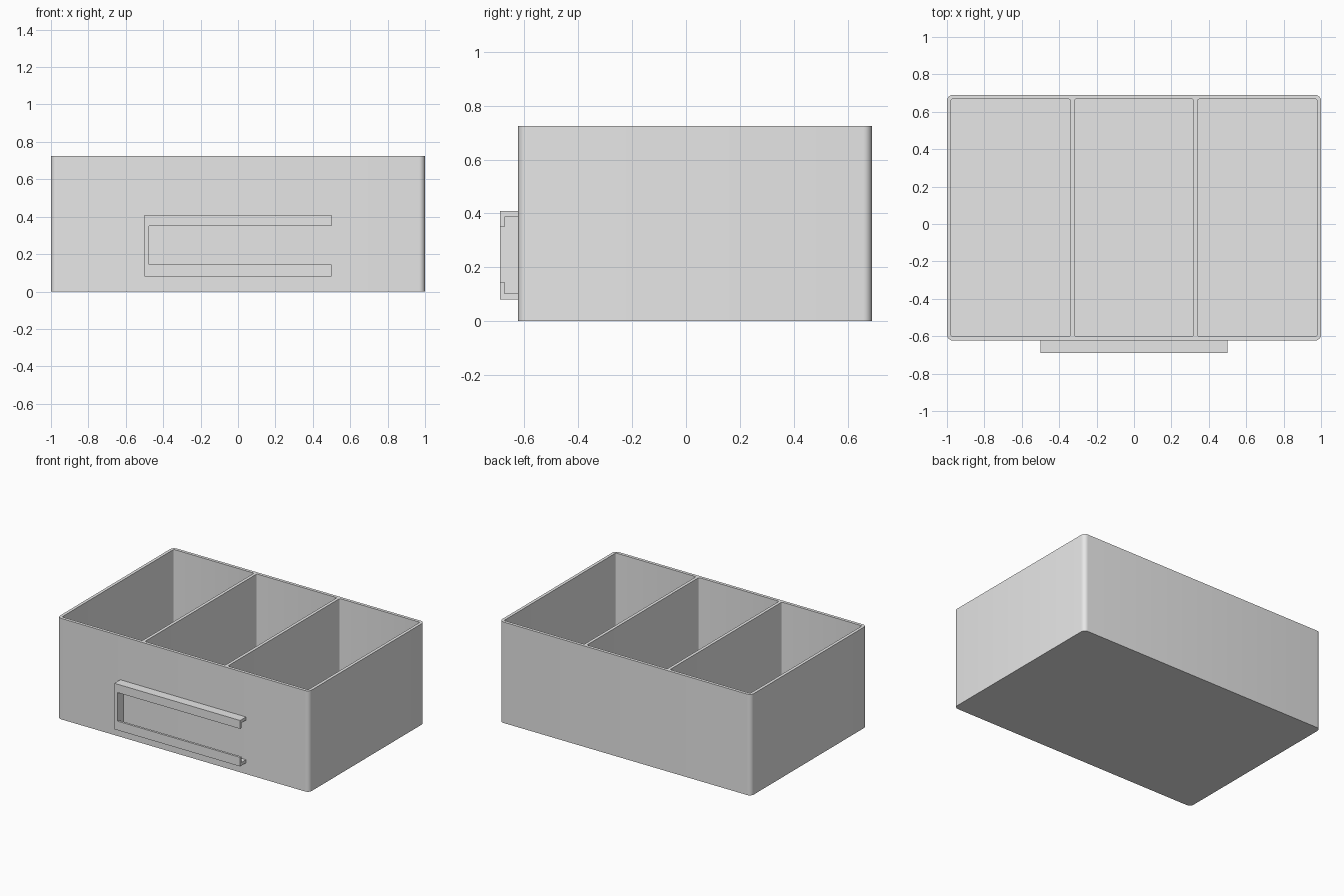
import bpy
import bmesh

# Remove the default cube
cube = bpy.data.objects.get("Cube")
if cube:
    bpy.data.objects.remove(cube, do_unlink=True)

# Single plain grey
grey = bpy.data.materials.new("grey_plastic")
grey.use_nodes = True
colour = (0.8, 0.8, 0.8, 1)
grey.diffuse_color = colour
grey.node_tree.nodes["Principled BSDF"].inputs["Base Color"].default_value = colour


def block(name, low, high, radius=0.0, segments=6):
    """Box between two corners, with optionally rounded vertical edges."""
    bm = bmesh.new()
    bmesh.ops.create_cube(bm, size=1)
    for v in bm.verts:
        v.co = [l + (c + 0.5) * (h - l) for c, l, h in zip(v.co, low, high)]
    if radius:
        upright = [e for e in bm.edges
                   if abs(e.verts[0].co.z - e.verts[1].co.z) > 0.001]
        bmesh.ops.bevel(bm, geom=upright, offset=radius, segments=segments,
                        profile=0.5, affect='EDGES')
    bmesh.ops.recalc_face_normals(bm, faces=bm.faces)
    mesh = bpy.data.meshes.new(name)
    bm.to_mesh(mesh)
    bm.free()
    mesh.materials.append(grey)
    obj = bpy.data.objects.new(name, mesh)
    bpy.context.collection.objects.link(obj)
    return obj


def activate(obj):
    bpy.ops.object.select_all(action='DESELECT')
    obj.select_set(True)
    bpy.context.view_layer.objects.active = obj


def carve(obj, cutter):
    """Subtract the cutter from the object, then discard the cutter."""
    cutter.hide_render = True
    mod = obj.modifiers.new("carve", 'BOOLEAN')
    mod.operation = 'DIFFERENCE'
    mod.solver = 'EXACT'
    mod.object = cutter
    activate(obj)
    bpy.ops.object.modifier_apply(modifier=mod.name)
    bpy.data.objects.remove(cutter, do_unlink=True)


WALL = 0.022
FRONT, BACK, HEIGHT = -0.623, 0.69, 0.725

# Drawer body with three open compartments
tray = block("drawer_tray", (-1, FRONT, 0), (1, BACK, HEIGHT), radius=0.032)
cell = (2 - 4 * WALL) / 3
for i in range(3):
    x = -1 + WALL + i * (cell + WALL)
    carve(tray, block("compartment_cutter", (x, FRONT + WALL, WALL),
                      (x + cell, BACK - WALL, HEIGHT + 0.2),
                      radius=0.01, segments=4))
activate(tray)
bpy.ops.object.shade_smooth_by_angle(angle=0.6)

# Label holder on the front, open at one end
holder = block("label_holder", (-0.5, -0.69, 0.08), (0.5, FRONT, 0.41))
carve(holder, block("slot_cutter", (-0.475, -0.674, 0.103), (0.6, -0.5, 0.387)))
carve(holder, block("window_cutter", (-0.475, -0.8, 0.145), (0.6, -0.6, 0.35)))
